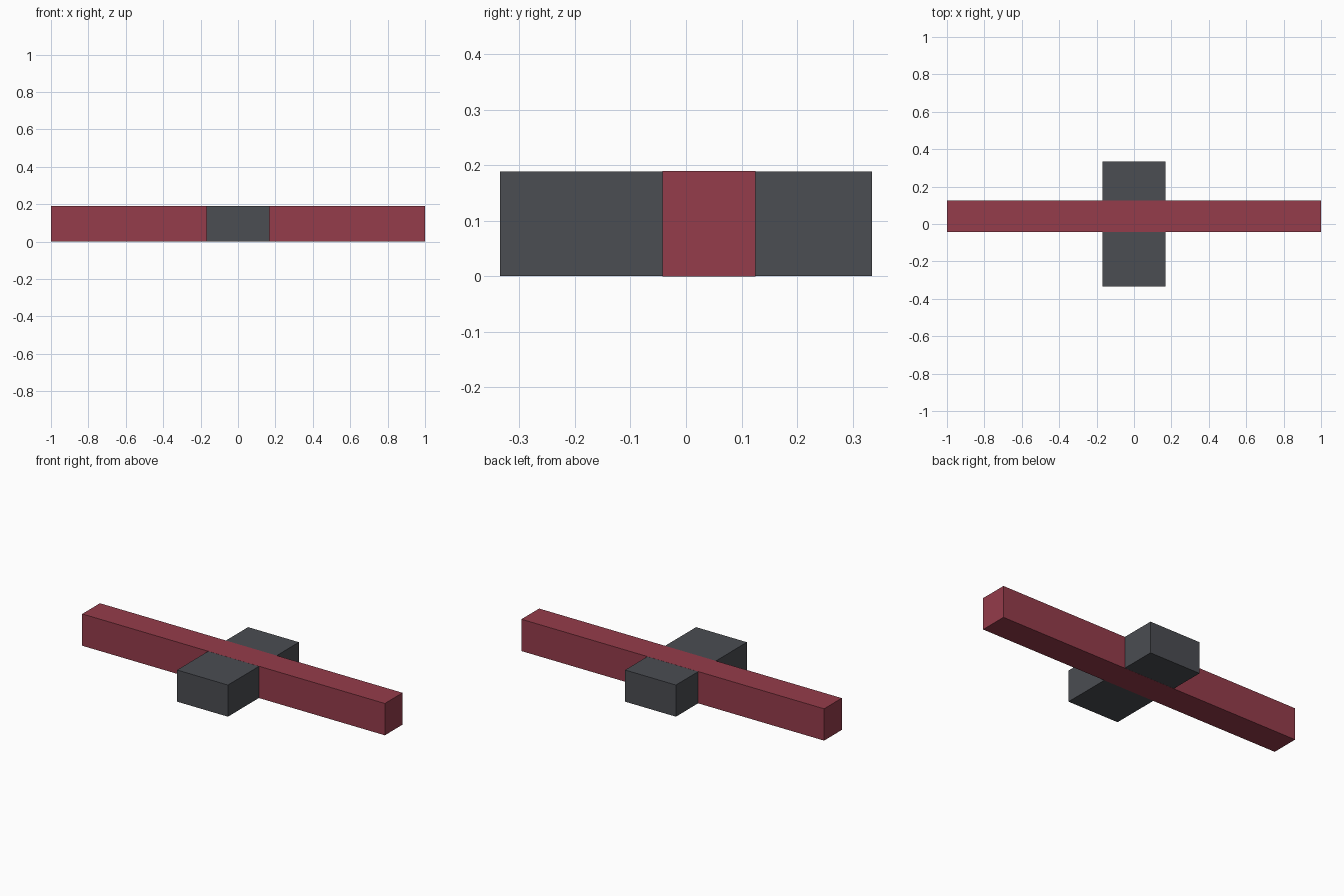
import bpy

if "Cube" in bpy.data.objects:
    bpy.data.objects.remove(bpy.data.objects["Cube"])


def material(name, color):
    mat = bpy.data.materials.new(name)
    mat.diffuse_color = (*color, 1.0)
    mat.use_nodes = True
    mat.node_tree.nodes["Principled BSDF"].inputs["Base Color"].default_value = mat.diffuse_color
    return mat


def box(name, low, high, mat):
    """Axis-aligned box between two opposite corners."""
    center = [(a + b) / 2 for a, b in zip(low, high)]
    size = [b - a for a, b in zip(low, high)]
    bpy.ops.mesh.primitive_cube_add(size=1, location=center)
    obj = bpy.context.object
    obj.name = name
    obj.scale = size
    bpy.ops.object.transform_apply(location=False, rotation=False, scale=True)
    obj.data.materials.append(mat)
    return obj


red = material("dark_red", (0.30, 0.045, 0.07))
grey = material("dark_grey", (0.07, 0.074, 0.085))

HEIGHT = 0.19
GAP = 0.0005  # keeps the flush top and bottom faces from flickering

# Long bar, set slightly towards the back
box("long_bar", (-1.0, -0.042, 0.0), (1.0, 0.125, HEIGHT), red)

# Short block crossing the bar
box("cross_block", (-0.168, -0.335, GAP), (0.168, 0.335, HEIGHT - GAP), grey)
